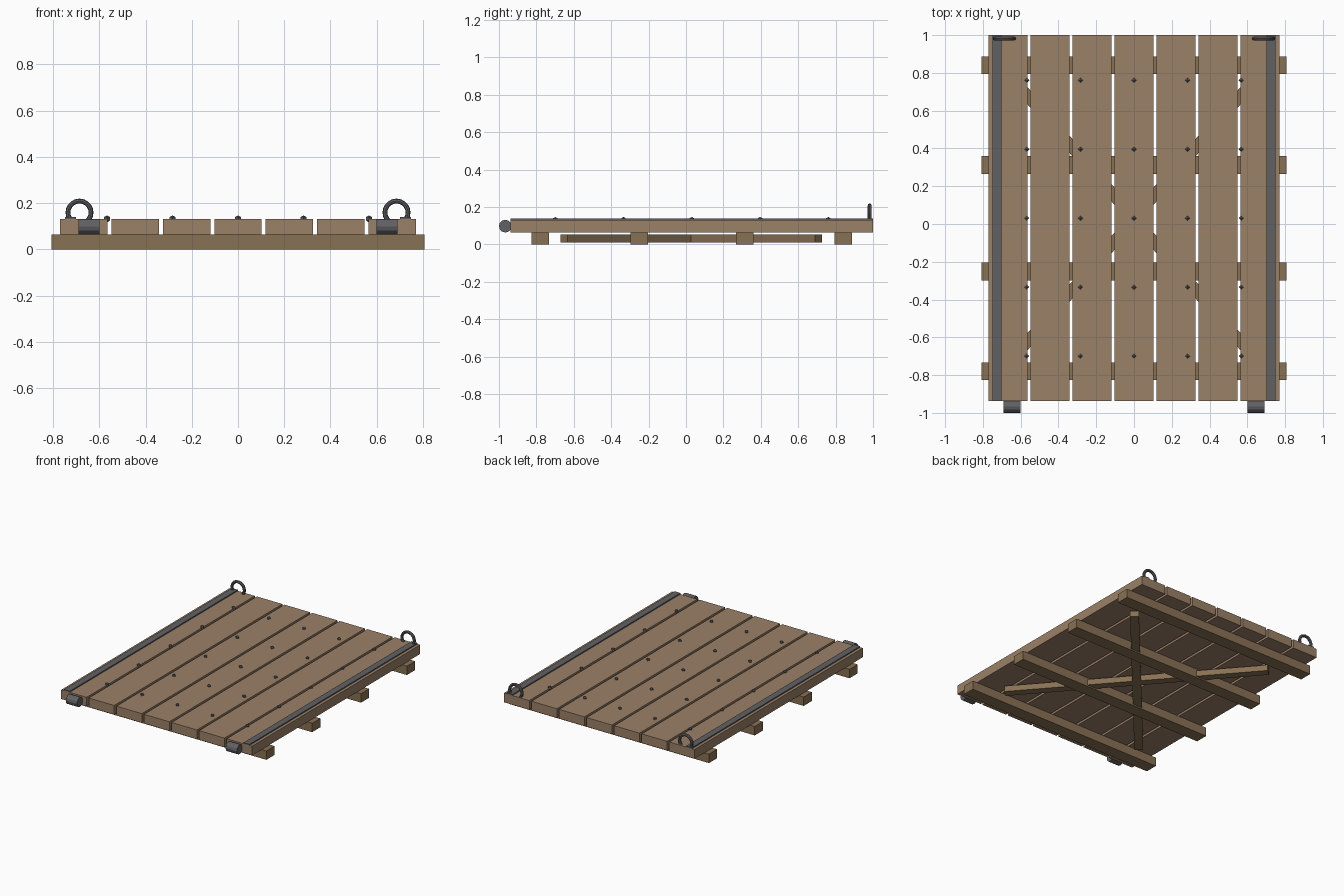
import bpy, math

if "Cube" in bpy.data.objects:
    bpy.data.objects.remove(bpy.data.objects["Cube"])

def material(name, rgb):
    m = bpy.data.materials.new(name)
    m.diffuse_color = (*rgb, 1)
    m.use_nodes = True
    m.node_tree.nodes["Principled BSDF"].inputs["Base Color"].default_value = m.diffuse_color
    return m

PLANK = material("plank_wood", (0.33, 0.22, 0.14))
BEAM = material("beam_wood", (0.25, 0.165, 0.09))
IRON = material("iron", (0.12, 0.12, 0.13))

def finish(name, mat):
    o = bpy.context.object
    o.name = name
    o.data.materials.append(mat)
    return o

def box(name, loc, size, mat, angle=0):
    bpy.ops.mesh.primitive_cube_add(size=1, location=loc, rotation=(0, 0, angle))
    o = finish(name, mat)
    o.scale = size
    return o

CY = 0.031          # middle of the deck along y
TOP = 0.132         # deck surface height

# deck planks
for i in range(7):
    box(f"plank_{i+1}", ((i - 3) * 0.2225, CY, 0.0985), (0.205, 1.938, 0.067), PLANK)

# cross battens underneath
for i, dy in enumerate((-0.81, -0.282, 0.282, 0.81)):
    box(f"batten_{i+1}", (0, CY + dy, 0.0325), (1.614, 0.094, 0.065), BEAM)

# diagonal braces
for side, s in (("left", -1), ("right", 1)):
    box(f"brace_{side}", (0, CY - 0.003, 0.0315), (1.8, 0.06, 0.043), BEAM,
        s * math.radians(49.1))

# iron nail heads, four-sided and pointed
for i in range(5):
    for j in range(5):
        bpy.ops.mesh.primitive_uv_sphere_add(
            segments=4, ring_count=2, radius=0.015,
            location=((i - 2) * 0.2835, CY + (j - 2) * 0.365, TOP))
        finish(f"nail_{i+1}_{j+1}", IRON)

for side, s in (("left", -1), ("right", 1)):
    # edge strap
    box(f"edge_strap_{side}", (s * 0.725, CY, 0.1345), (0.048, 1.938, 0.011), IRON)
    # hinge barrel
    bpy.ops.mesh.primitive_cylinder_add(
        vertices=12, radius=0.034, depth=0.09,
        location=(s * 0.645, -0.966, 0.098), rotation=(0, math.pi / 2, 0))
    finish(f"hinge_barrel_{side}", IRON)
    # lifting ring
    bpy.ops.mesh.primitive_torus_add(
        major_radius=0.05, minor_radius=0.0105, major_segments=20, minor_segments=8,
        location=(s * 0.686, 0.982, 0.159), rotation=(math.pi / 2, 0, 0))
    finish(f"lifting_ring_{side}", IRON)
